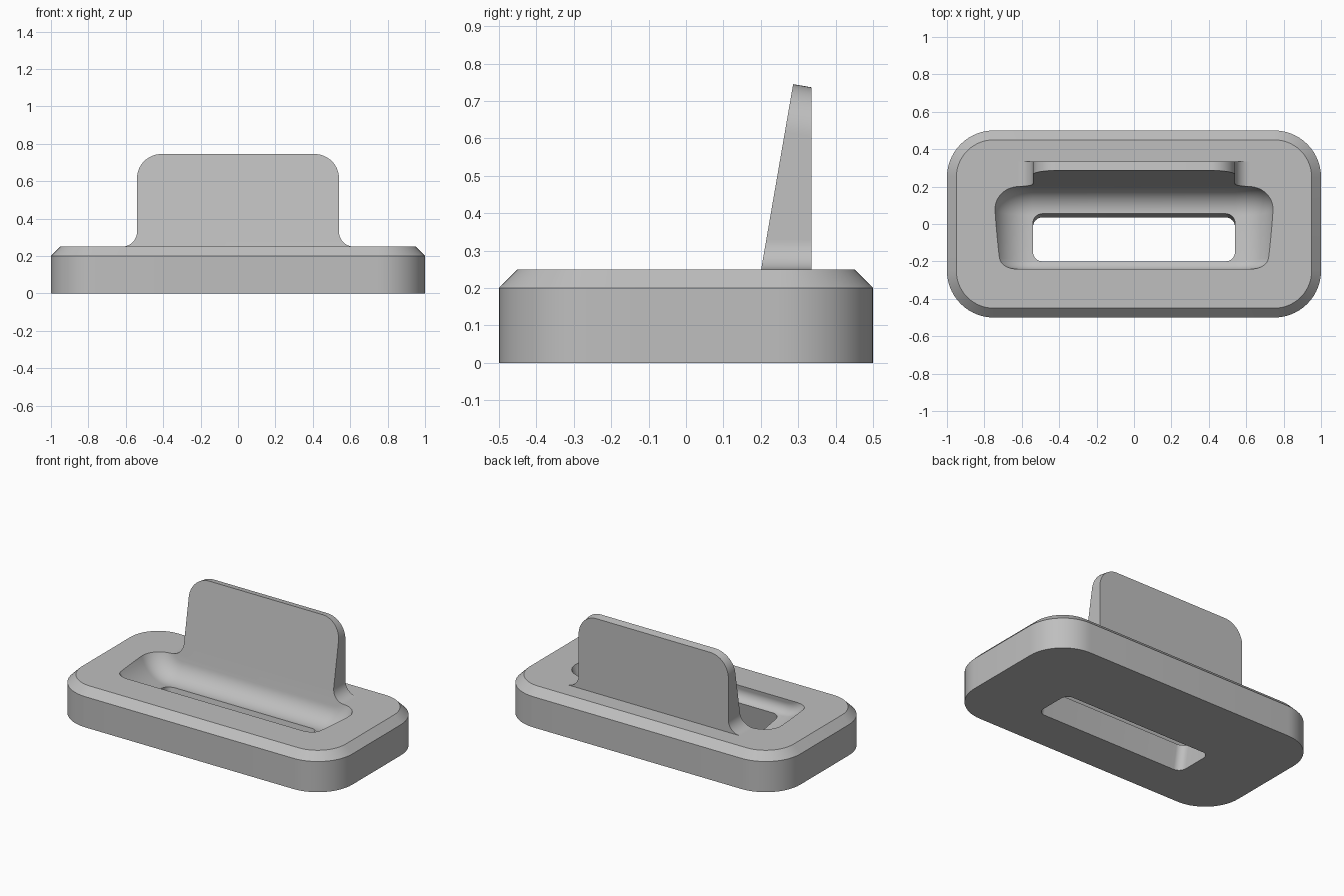
import bpy
import bmesh
from math import sin, cos, tan, radians
from mathutils import Vector

old = bpy.data.objects.get("Cube")
if old:
    bpy.data.objects.remove(old, do_unlink=True)

STEPS = 14
TILT = radians(9.8)

# One grey plastic for the whole stand
grey = bpy.data.materials.new("grey_plastic")
grey.use_nodes = True
colour = (0.52, 0.52, 0.52, 1)
grey.diffuse_color = colour
grey.node_tree.nodes["Principled BSDF"].inputs["Base Color"].default_value = colour


def arc(cx, cy, r, start, end):
    angles = [radians(start + (end - start) * i / STEPS) for i in range(STEPS + 1)]
    return [(cx + r * cos(a), cy + r * sin(a)) for a in angles]


def rounded(half, low, high, r_low, r_high):
    """Rounded rectangle, with one radius for the lower and one for the upper corners."""
    right = (arc(half - r_low, low + r_low, r_low, 270, 360)
             + arc(half - r_high, high - r_high, r_high, 0, 90))
    return right + [(-x, y) for x, y in reversed(right)]


def loft(name, rings):
    """Skin a row of rings with equal point counts and cap both ends."""
    bm = bmesh.new()
    loops = [[bm.verts.new(p) for p in ring] for ring in rings]
    count = len(loops[0])
    for a, b in zip(loops, loops[1:]):
        for i in range(count):
            j = (i + 1) % count
            bm.faces.new((a[i], a[j], b[j], b[i]))
    bm.faces.new(loops[0])
    bm.faces.new(loops[-1])
    bmesh.ops.recalc_face_normals(bm, faces=bm.faces)
    mesh = bpy.data.meshes.new(name)
    bm.to_mesh(mesh)
    bm.free()
    mesh.materials.append(grey)
    obj = bpy.data.objects.new(name, mesh)
    bpy.context.collection.objects.link(obj)
    return obj


# Tilted frame of the held device: x across, depth forward, height along the rest
origin = Vector((0, 0.173, 0.094))
forward = Vector((0, -cos(TILT), sin(TILT)))
upward = Vector((0, sin(TILT), cos(TILT)))


def tilted(x, depth, height):
    return Vector((x, 0, 0)) + origin + forward * depth + upward * height


# Base: rounded slab with a chamfered top edge
stand = loft("stand", [
    [(x, y, z) for x, y in rounded(1 - t, t - 0.5, 0.5 - t, 0.25 - t, 0.25 - t)]
    for z, t in ((0, 0), (0.2, 0), (0.25, 0.05))])

# Back rest: wedge with rounded top corners and flared feet
side = [(0.62, 0.18)] + arc(0.62, 0.33, 0.08, 270, 180) + arc(0.41, 0.615, 0.13, 0, 90)
outline = side + [(-x, z) for x, z in reversed(side)]
BACK = 0.335
front_ring, back_ring = [], []
for x, z in outline:
    y = 0.2 + (z - 0.25) * tan(TILT)
    drop = (BACK - y) * tan(TILT) if z > 0.5 else 0
    front_ring.append((x, y, z))
    back_ring.append((x, BACK, z - drop))
back_rest = loft("back_rest", [front_ring, back_ring])

# Pocket cutter: device shape with a wide rear fillet and a small front fillet
DEPTH, REAR, FRONT = 0.434, 0.13, 0.06
layers = []
for i in range(STEPS + 1):
    a = radians(90 * i / STEPS)
    layers.append((REAR * (1 - cos(a)) - 0.001, REAR * (1 - sin(a))))
for i in range(STEPS, -1, -1):
    a = radians(90 * i / STEPS)
    layers.append((DEPTH - FRONT * (1 - cos(a)), FRONT * (1 - sin(a))))
pocket = loft("pocket_cutter", [
    [tilted(x, d, h) for x, h in rounded(0.76 - t, t, 1.0, 0.22 - t, 0.05)]
    for d, t in layers])

# Slot cutter: rounded opening through the floor
slot = loft("slot_cutter", [
    [tilted(x, d, h) for x, d in rounded(0.54, 0.12, 0.378, 0.05, 0.05)]
    for h in (-0.4, 0.12)])

# Join the rest to the base, then cut the pocket and the slot
bpy.ops.object.select_all(action='DESELECT')
bpy.context.view_layer.objects.active = stand
stand.select_set(True)
for tool, operation in ((back_rest, 'UNION'), (pocket, 'DIFFERENCE'), (slot, 'DIFFERENCE')):
    tool.hide_render = True
    mod = stand.modifiers.new(tool.name, 'BOOLEAN')
    mod.operation = operation
    mod.solver = 'EXACT'
    mod.object = tool
    bpy.ops.object.modifier_apply(modifier=mod.name)
for tool in (back_rest, pocket, slot):
    bpy.data.objects.remove(tool, do_unlink=True)

bpy.ops.object.shade_smooth_by_angle(angle=radians(28))
